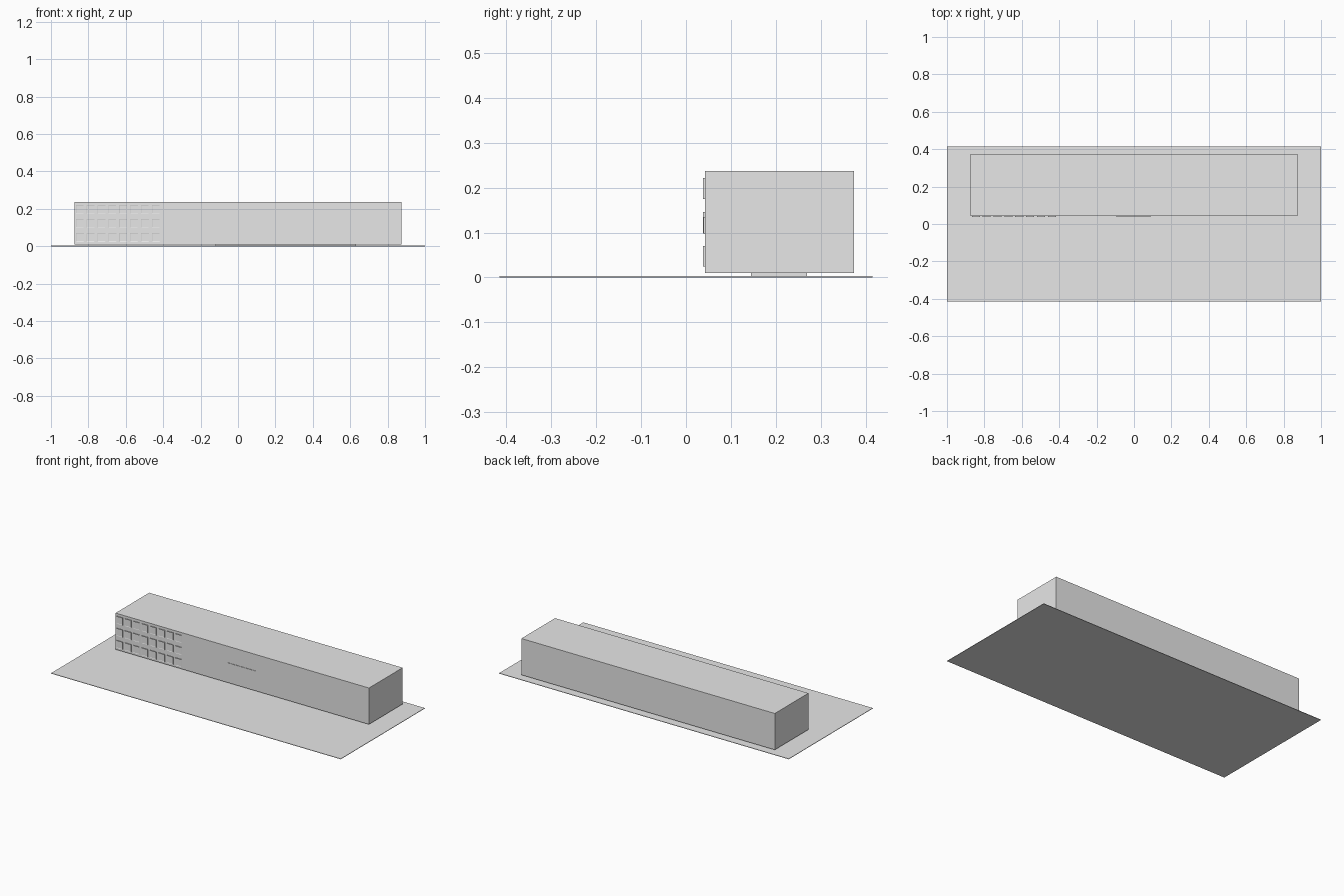
import bpy
import bmesh

if "Cube" in bpy.data.objects:
    bpy.data.objects.remove(bpy.data.objects["Cube"])

# One plain grey covers the whole model
grey = bpy.data.materials.new("plain_grey")
grey.diffuse_color = (0.8, 0.8, 0.8, 1.0)
grey.use_nodes = True
grey.node_tree.nodes["Principled BSDF"].inputs["Base Color"].default_value = grey.diffuse_color


def add_box(bm, lo, hi):
    """Add an axis-aligned box between two corners and return its faces."""
    verts = bmesh.ops.create_cube(bm, size=1.0)["verts"]
    for v in verts:
        for i in range(3):
            v.co[i] = lo[i] if v.co[i] < 0 else hi[i]
    return list({f for v in verts for f in v.link_faces})


def finish(name, bm):
    mesh = bpy.data.meshes.new(name)
    bm.to_mesh(mesh)
    bm.free()
    mesh.materials.append(grey)
    obj = bpy.data.objects.new(name, mesh)
    bpy.context.collection.objects.link(obj)
    return obj


def box(name, lo, hi):
    bm = bmesh.new()
    add_box(bm, lo, hi)
    return finish(name, bm)


WALL_Y = 0.042  # front wall of the building

# Ground slab, low plinth and the long main block
box("ground_slab", (-1, -0.415, 0), (1, 0.415, 0.003))
box("plinth", (-0.12, 0.145, 0.002), (0.63, 0.27, 0.0105))
box("main_block", (-0.875, WALL_Y, 0.01), (0.875, 0.374, 0.237))

# Grid of shallow window plates at the left end of the front
bm = bmesh.new()
W, H = 0.043, 0.046
for row in range(3):
    for col in range(8):
        x = -0.867 + col * 0.058
        z = 0.024 + row * 0.0755
        faces = add_box(bm, (x, WALL_Y - 0.004, z), (x + W, WALL_Y + 0.002, z + H))
        # Pane set back slightly inside its frame
        front = [f for f in faces if f.calc_center_median().y < WALL_Y - 0.003]
        bmesh.ops.inset_region(bm, faces=front, thickness=0.004, depth=-0.001)
finish("windows", bm)

# Blank panel in the middle of the front
box("front_panel", (-0.097, WALL_Y - 0.003, 0.097), (0.092, WALL_Y + 0.002, 0.135))
